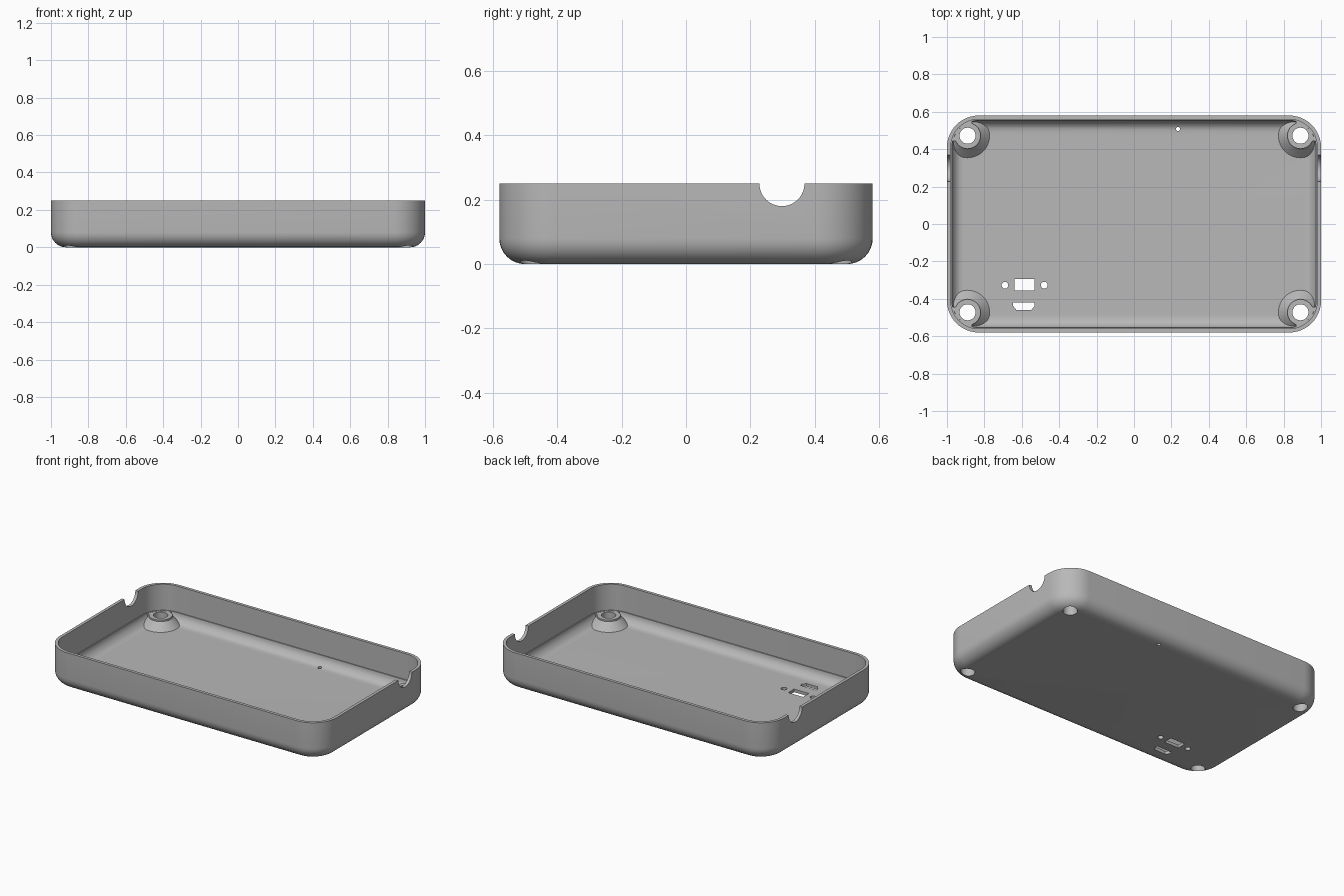
import bpy, bmesh
from math import sin, cos, pi

if "Cube" in bpy.data.objects:
    bpy.data.objects.remove(bpy.data.objects["Cube"])

HALF_X, HALF_Y, HEIGHT, CORNER = 1.0, 0.58, 0.25, 0.17
BOSS_X, BOSS_Y, BOSS_TOP = 0.89, 0.472, 0.078

grey = bpy.data.materials.new("mid_grey")
grey.use_nodes = True
color = (0.48, 0.48, 0.48, 1)
grey.diffuse_color = color
grey.node_tree.nodes["Principled BSDF"].inputs["Base Color"].default_value = color


def loft(name, rings):
    """Closed solid through a stack of equal-length point rings."""
    bm = bmesh.new()
    loops = [[bm.verts.new(p) for p in ring] for ring in rings]
    for a, b in zip(loops, loops[1:]):
        for i in range(len(a)):
            j = (i + 1) % len(a)
            bm.faces.new((a[i], a[j], b[j], b[i]))
    bm.faces.new(loops[0])
    bm.faces.new(loops[-1])
    bmesh.ops.recalc_face_normals(bm, faces=bm.faces)
    mesh = bpy.data.meshes.new(name)
    bm.to_mesh(mesh)
    bm.free()
    mesh.materials.append(grey)
    obj = bpy.data.objects.new(name, mesh)
    bpy.context.collection.objects.link(obj)
    return obj


def rounded_rect(inset, z, steps=12):
    """Ring following the case outline, moved inward."""
    r = CORNER - inset
    points = []
    for k, (sx, sy) in enumerate([(1, 1), (-1, 1), (-1, -1), (1, -1)]):
        for i in range(steps + 1):
            a = (k + i / steps) * pi / 2
            points.append((sx * (HALF_X - CORNER) + r * cos(a),
                           sy * (HALF_Y - CORNER) + r * sin(a), z))
    return points


def circle(x, y, z, r, n=32):
    return [(x + r * cos(2 * pi * i / n), y + r * sin(2 * pi * i / n), z) for i in range(n)]


def prism(name, outline, z0, z1):
    return loft(name, [[(x, y, z) for x, y in outline] for z in (z0, z1)])


def boolean(target, cutter, operation="DIFFERENCE"):
    """Apply a boolean and discard the cutter."""
    mod = target.modifiers.new("cut", "BOOLEAN")
    mod.operation, mod.solver, mod.object = operation, "EXACT", cutter
    bpy.context.view_layer.objects.active = target
    bpy.ops.object.modifier_apply(modifier=mod.name)
    bpy.data.objects.remove(cutter)


def fillet(edge, bottom, r, steps=8):
    """Rounded-rectangle rings of a rounded lower edge."""
    return [rounded_rect(edge + r * (1 - sin(t)), bottom + r * (1 - cos(t)))
            for t in (i * pi / 2 / steps for i in range(steps + 1))]


# Outer shell with rounded lower edge
case = loft("case_tray", fillet(0, 0, 0.08) + [rounded_rect(0, HEIGHT)])

# Cavity with an inner fillet and a narrow ledge below the wall
cavity = loft("cavity", fillet(0.026, 0.02, 0.06)
              + [rounded_rect(0.02, 0.08), rounded_rect(0.02, 0.4)])

# Corner screw bosses: flared post joined to a block filling the corner
FLARE = 0.05
for sx in (-1, 1):
    for sy in (-1, 1):
        x, y = sx * BOSS_X, sy * BOSS_Y
        rings = [circle(x, y, -0.05, 0.07 + FLARE)]
        for i in range(7):
            t = i * pi / 12
            rings.append(circle(x, y, 0.018 + FLARE * sin(t), 0.07 + FLARE * (1 - sin(t)) ** 1.0
                                if i == 0 else 0.07 + FLARE * (1 - sin(pi / 2 - (pi / 2 - t))) ))
        rings.append(circle(x, y, BOSS_TOP, 0.07))
        boolean(cavity, loft("boss", rings))
        x0, x1, y0, y1 = sx * 0.865, sx * 1.1, sy * 0.445, sy * 0.7
        block = [(x0, y0), (x1, y0), (x1, y1), (x0, y1)]
        boolean(cavity, prism("corner_block", block, -0.05, BOSS_TOP))

boolean(case, cavity)

# Screw holes
for sx in (-1, 1):
    for sy in (-1, 1):
        x, y = sx * BOSS_X, sy * BOSS_Y
        boolean(case, loft("screw_hole", [circle(x, y, z, 0.043) for z in (-0.1, 0.15)]))

# Small round holes in the floor
for x, y, r in [(-0.69, -0.327, 0.018), (-0.48, -0.327, 0.018), (0.235, 0.508, 0.011)]:
    boolean(case, loft("pin_hole", [circle(x, y, z, r, 16) for z in (-0.1, 0.15)]))

# Rectangular and tapered connector openings
boolean(case, prism("wide_port", [(-0.64, -0.355), (-0.533, -0.355),
                                  (-0.533, -0.295), (-0.64, -0.295)], -0.1, 0.1))
boolean(case, prism("tapered_port", [(-0.628, -0.461), (-0.55, -0.461), (-0.531, -0.437),
                                     (-0.531, -0.42), (-0.647, -0.42), (-0.647, -0.437)], -0.1, 0.1))

# Half-round cable notches through both end walls
notch = loft("cable_notch", [[(x, 0.298 + u, HEIGHT + v) for u, v, _ in circle(0, 0, 0, 0.07, 48)]
                             for x in (-1.2, 1.2)])
boolean(case, notch)

bpy.ops.object.select_all(action="DESELECT")
case.select_set(True)
bpy.context.view_layer.objects.active = case
bpy.ops.object.shade_smooth_by_angle(angle=pi / 6)
